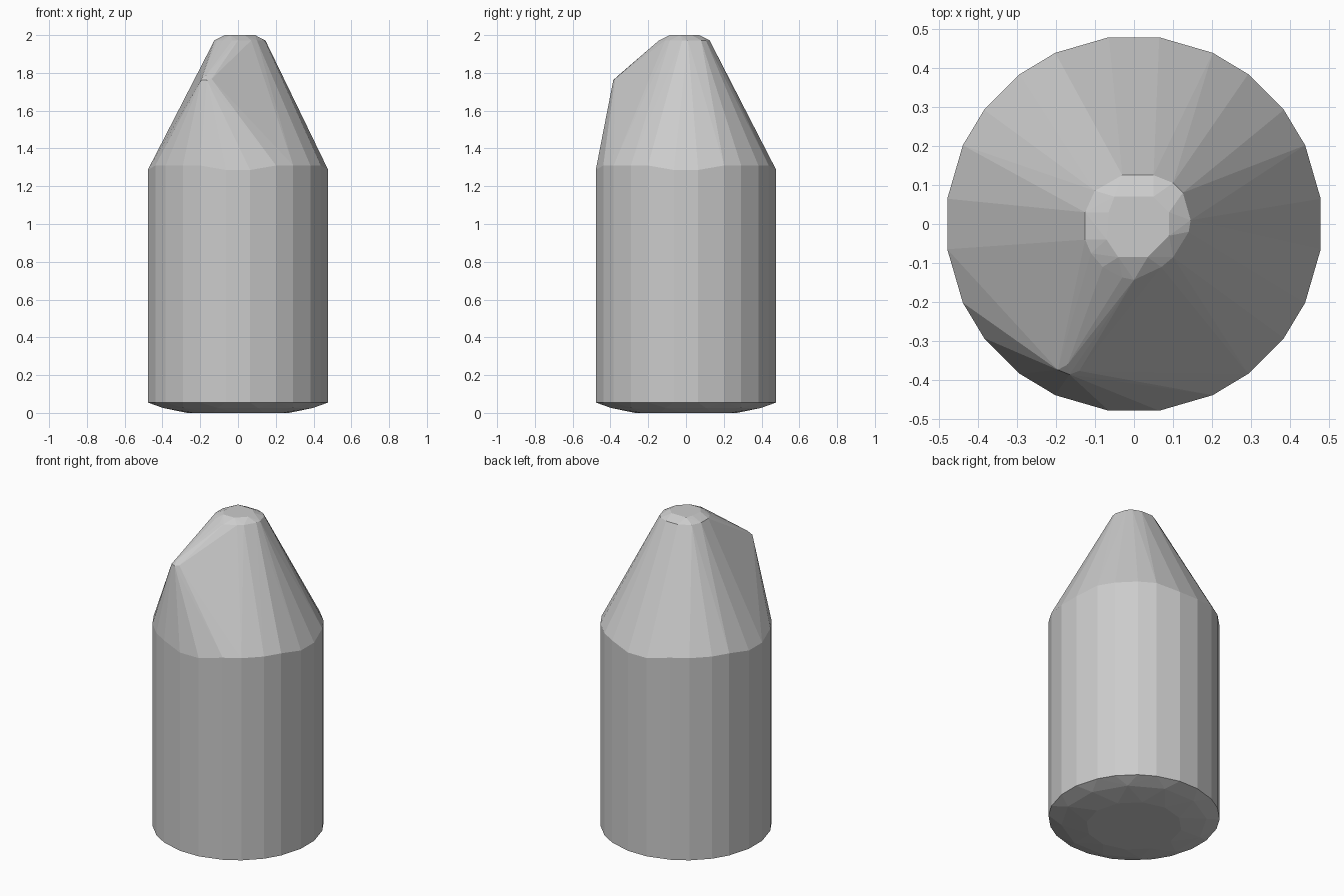
import bpy, bmesh
from math import sin, cos, radians

cube = bpy.data.objects.get("Cube")
if cube:
    bpy.data.objects.remove(cube, do_unlink=True)

grey = bpy.data.materials.new("plain grey")
grey.use_nodes = True
colour = (0.6, 0.6, 0.6, 1)
grey.diffuse_color = colour
grey.node_tree.nodes["Principled BSDF"].inputs["Base Color"].default_value = colour

# Uneven facet angles, repeated in each quarter
ANGLES = [q * 90 + a for q in range(4) for a in (7.7, 24.7, 37.3, 52.7, 65.3, 82.3)]


def ring(radius, height, angles=ANGLES):
    return [(radius * cos(radians(a)), radius * sin(radians(a)), height) for a in angles]


def hull(name, points):
    """Wrap the points in a closed convex skin with flat faces."""
    bm = bmesh.new()
    for p in points:
        bm.verts.new(p)
    out = bmesh.ops.convex_hull(bm, input=bm.verts)
    spare = {g for g in out["geom_interior"] + out["geom_unused"]
             if isinstance(g, bmesh.types.BMVert)}
    bmesh.ops.delete(bm, geom=list(spare), context='VERTS')
    bmesh.ops.dissolve_limit(bm, angle_limit=radians(0.5), verts=bm.verts, edges=bm.edges)
    bmesh.ops.recalc_face_normals(bm, faces=bm.faces)
    mesh = bpy.data.meshes.new(name)
    bm.to_mesh(mesh)
    bm.free()
    mesh.materials.append(grey)
    obj = bpy.data.objects.new(name, mesh)
    bpy.context.collection.objects.link(obj)
    return obj


# Base: small flat foot, shallow bevel, then the straight wall
points = ring(0.27, 0, range(0, 360, 30)) + ring(0.41, 0.026, range(15, 375, 30))
points += ring(0.482, 0.055)

# Scalloped shoulder: facets facing the axes stop a little lower
for i, (x, y, z) in enumerate(ring(0.482, 1.31)):
    points.append((x, y, 1.286 if i % 6 in (0, 5) else z))

# Blunt tip: outer rim and smaller flat cap
rim = [(-.03, .125), (.05, .125), (.1, .105), (.125, .08), (.145, .01), (.14, -.02),
       (.1, -.085), (.07, -.11), (0, -.143), (-.03, -.137), (-.08, -.11),
       (-.11, -.075), (-.125, -.04), (-.125, .03), (-.1, .085)]
cap = [(-.05, .07), (.05, .07), (.09, .03), (.09, -.03),
       (.035, -.085), (-.04, -.085), (-.07, -.04), (-.065, .03)]
points += [(x, y, 1.972) for x, y in rim]
points += [(x, y, 2.0) for x, y in cap]

# Small offset peak that pulls out the front right of the nose
points += [(-.195, -.373, 1.762), (-.165, -.385, 1.762),
           (-.14, -.376, 1.768), (-.17, -.36, 1.785)]

hull("pointed_body", points)
